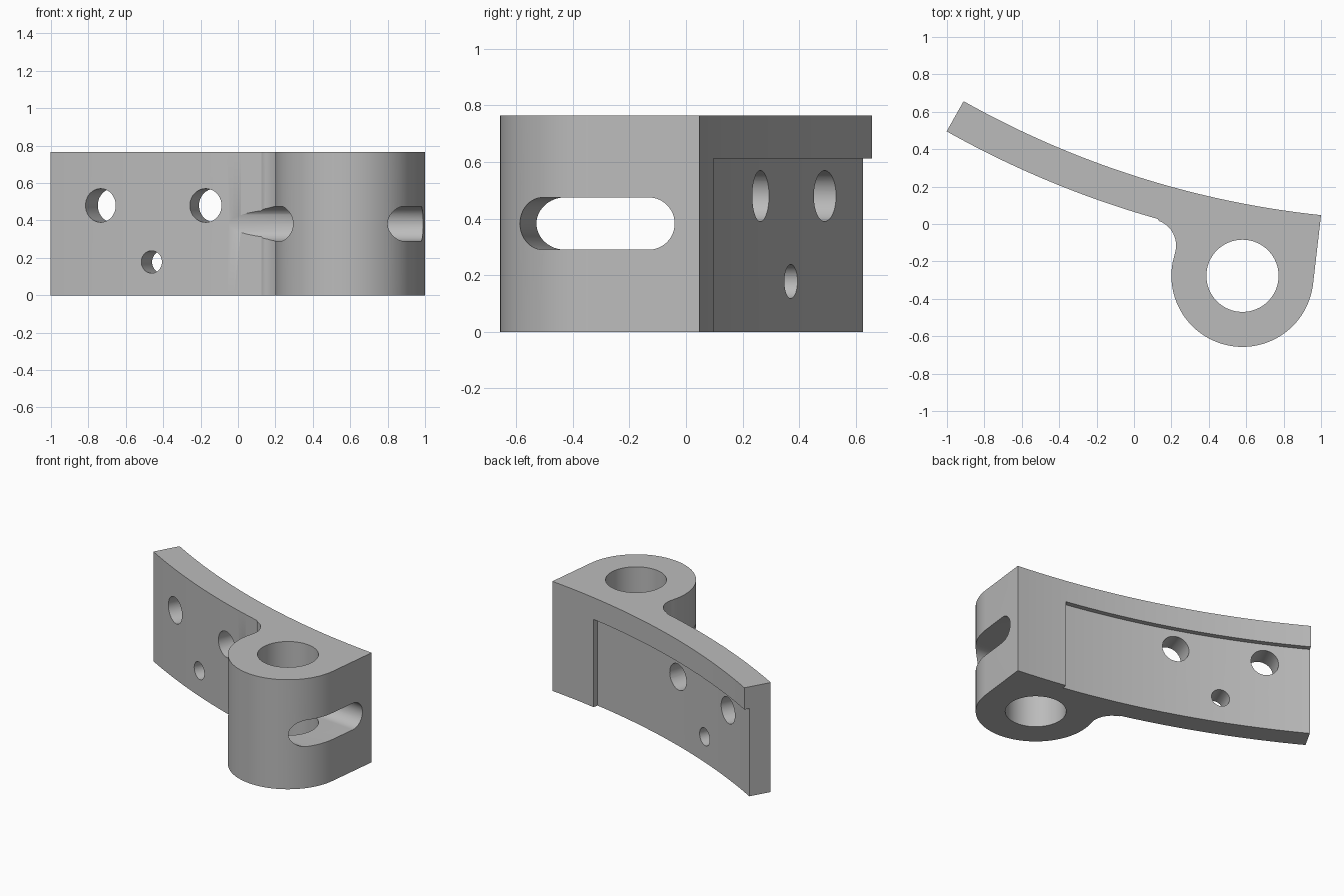
import bpy, bmesh
from math import sin, cos, asin, atan2, radians, pi
from mathutils import Matrix, Vector

cube = bpy.data.objects.get("Cube")
if cube:
    bpy.data.objects.remove(cube, do_unlink=True)

HEIGHT = 0.765
BEND = Vector((1.52, 4.98))        # centre of the curved arm
BACK_R, FRONT_R = 4.96, 5.145
BOSS, BOSS_R, BORE_R = Vector((0.58, -0.277)), 0.38, 0.193
FILLET, FILLET_R = Vector((0.085, -0.115)), 0.14

gray = bpy.data.materials.new("plain_gray")
gray.use_nodes = True
gray.diffuse_color = (0.5, 0.5, 0.5, 1)
gray.node_tree.nodes["Principled BSDF"].inputs["Base Color"].default_value = (0.5, 0.5, 0.5, 1)


def arc(centre, radius, start, end, steps):
    """Points on an arc, angles in radians."""
    angles = [start + (end - start) * i / steps for i in range(steps + 1)]
    return [centre + radius * Vector((cos(a), sin(a))) for a in angles]


def prism(name, outline, low, high, matrix=Matrix()):
    """Extrude a flat outline along its local z."""
    bm = bmesh.new()
    face = bm.faces.new([bm.verts.new((p.x, p.y, low)) for p in outline])
    top = bmesh.ops.extrude_face_region(bm, geom=[face])["geom"]
    verts = [v for v in top if isinstance(v, bmesh.types.BMVert)]
    bmesh.ops.translate(bm, verts=verts, vec=(0, 0, high - low))
    bmesh.ops.recalc_face_normals(bm, faces=bm.faces[:])
    bmesh.ops.transform(bm, matrix=matrix, verts=bm.verts[:])
    mesh = bpy.data.meshes.new(name)
    bm.to_mesh(mesh)
    bm.free()
    obj = bpy.data.objects.new(name, mesh)
    bpy.context.collection.objects.link(obj)
    mesh.materials.append(gray)
    return obj


def cut(body, cutter):
    """Subtract the cutter and remove it."""
    cutter.hide_render = True
    mod = body.modifiers.new("cut", "BOOLEAN")
    mod.operation, mod.solver, mod.object = "DIFFERENCE", "EXACT", cutter
    bpy.context.view_layer.objects.active = body
    bpy.ops.object.modifier_apply(modifier=mod.name)
    bpy.data.objects.remove(cutter, do_unlink=True)


def bend_angle(x, radius):
    """Angle about the bend centre where the arm passes x."""
    return asin((x - BEND.x) / radius) - pi / 2


def frame(origin, side, up, axis):
    """Matrix with the given local axes and origin."""
    m = Matrix((side, up, axis)).transposed().to_4x4()
    m.translation = origin
    return m


# Curved arm, fillet and round boss in one outline
right_end, left_end = bend_angle(1.0, BACK_R), bend_angle(-0.911, BACK_R)
to_bend, to_boss = BEND - FILLET, BOSS - FILLET
bend_dir, boss_dir = atan2(to_bend.y, to_bend.x), atan2(to_boss.y, to_boss.x)
corner = arc(BEND, BACK_R, right_end, right_end, 1)[0]
to_corner = corner - BOSS
from math import acos
tangent = atan2(to_corner.y, to_corner.x) - acos(BOSS_R / to_corner.length)

outline = arc(BEND, BACK_R, right_end, left_end, 40)
outline += arc(BEND, FRONT_R, left_end, bend_dir - pi, 32)
outline += arc(FILLET, FILLET_R, bend_dir, boss_dir, 16)[1:]
outline += arc(BOSS, BOSS_R, boss_dir + pi, tangent + 2 * pi, 64)[1:]
bracket = prism("hinge_bracket", outline, 0, HEIGHT)

# Shallow recess in the back, open at the bottom and the far end
recess_start, recess_end = bend_angle(0.645, BACK_R), left_end - 0.03
recess = arc(BEND, BACK_R + 0.035, recess_start, recess_end, 36)
recess += arc(BEND, BACK_R - 0.1, recess_end, recess_start, 36)
cut(bracket, prism("recess_cutter", recess, -0.1, 0.613))

# Vertical bore through the boss
cut(bracket, prism("bore_cutter", arc(BOSS, BORE_R, 0, 2 * pi, 64)[:-1], -0.1, HEIGHT + 0.1))

# Screw holes pointing at the bend centre
for x, z, radius in ((-0.735, 0.48, 0.09), (-0.173, 0.48, 0.09), (-0.462, 0.178, 0.06)):
    a = bend_angle(x, FRONT_R)
    spot = BEND + FRONT_R * Vector((cos(a), sin(a)))
    axis = Vector((-cos(a), -sin(a), 0))
    up = Vector((0, 0, 1))
    place = frame((spot.x, spot.y, z), up.cross(axis), up, axis)
    circle = arc(Vector((0, 0)), radius, 0, 2 * pi, 40)[:-1]
    cut(bracket, prism("screw_hole_cutter", circle, -0.2, 0.4, place))

# Rounded slot square to the flat side of the boss
slot_r, slot_half = 0.0925, 0.19
slot = arc(Vector((slot_half, 0)), slot_r, -pi / 2, pi / 2, 24)
slot += arc(Vector((-slot_half, 0)), slot_r, pi / 2, 3 * pi / 2, 24)
normal = Vector((cos(tangent), sin(tangent), 0))
up = Vector((0, 0, 1))
place = frame((BOSS.x, BOSS.y, HEIGHT / 2), up.cross(normal), up, normal)
cut(bracket, prism("slot_cutter", slot, -0.9, 0.6, place))

bpy.ops.object.select_all(action="DESELECT")
bracket.select_set(True)
bpy.context.view_layer.objects.active = bracket
bpy.ops.object.shade_smooth_by_angle(angle=radians(30))
